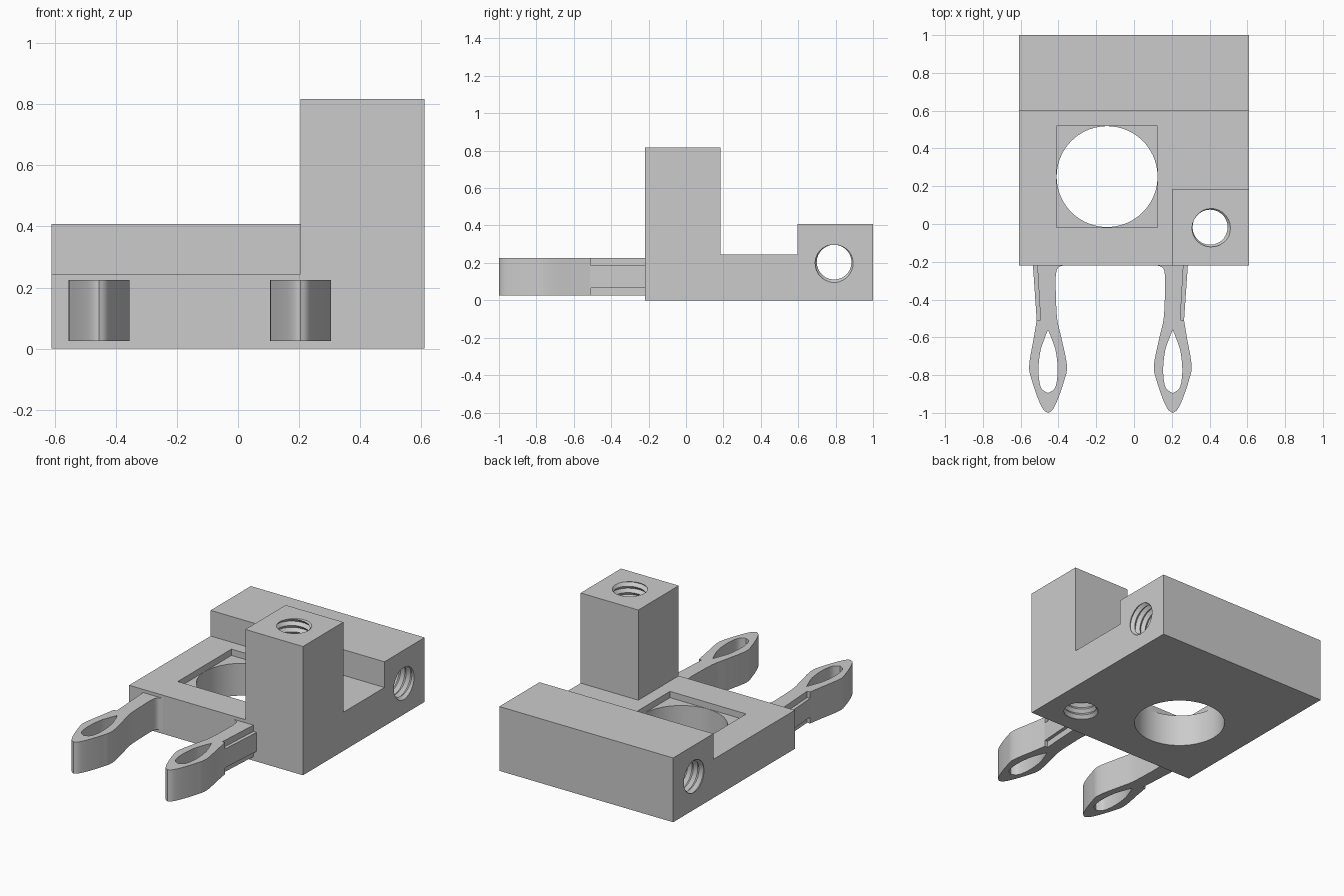
import bpy, bmesh, math
from mathutils import Matrix, Vector

if "Cube" in bpy.data.objects:
    bpy.data.objects.remove(bpy.data.objects["Cube"])

grey = bpy.data.materials.new("plain grey")
grey.diffuse_color = (0.6, 0.6, 0.6, 1)
grey.use_nodes = True
grey.node_tree.nodes["Principled BSDF"].inputs["Base Color"].default_value = grey.diffuse_color


def finish(bm, name):
    bmesh.ops.recalc_face_normals(bm, faces=bm.faces)
    me = bpy.data.meshes.new(name)
    bm.to_mesh(me)
    bm.free()
    ob = bpy.data.objects.new(name, me)
    me.materials.append(grey)
    bpy.context.collection.objects.link(ob)
    return ob


def box(name, x, y, z):
    bm = bmesh.new()
    size = [b - a for a, b in (x, y, z)]
    mid = [(a + b) / 2 for a, b in (x, y, z)]
    bmesh.ops.create_cube(bm, size=1, matrix=Matrix.Translation(mid) @ Matrix.Diagonal((*size, 1)))
    return finish(bm, name)


def prism(name, pts, z0, z1):
    bm = bmesh.new()
    face = bm.faces.new([bm.verts.new((x, y, z0)) for x, y in pts])
    top = bmesh.ops.extrude_face_region(bm, geom=[face])["geom"]
    bmesh.ops.translate(bm, vec=(0, 0, z1 - z0), verts=[v for v in top if isinstance(v, bmesh.types.BMVert)])
    return finish(bm, name)


def thread(name, matrix, length, minor=0.093, major=0.11, pitch=0.04, n=28):
    """Helical screw-thread cutter along local z."""
    bm = bmesh.new()
    count = int(length / pitch * n)

    def helix(r, shift, total):
        return [bm.verts.new((r * math.cos(i * math.tau / n), r * math.sin(i * math.tau / n),
                              i * pitch / n + shift)) for i in range(total + 1)]
    c, r = helix(minor, 0, count + n), helix(major, pitch / 2, count)
    for i in range(count):
        bm.faces.new((c[i], c[i + 1], r[i + 1], r[i]))
        bm.faces.new((r[i], r[i + 1], c[i + 1 + n], c[i + n]))
    for loop, z in ((c[:n + 1] + [r[0]], -0.02), (c[count:] + [r[count]], length + pitch + 0.03)):
        hub = bm.verts.new((0, 0, z))
        for a, b in zip(loop, loop[1:] + loop[:1]):
            bm.faces.new((a, b, hub))
    bmesh.ops.transform(bm, matrix=matrix, verts=bm.verts)
    return finish(bm, name)


def boolean(ob, tool, op="DIFFERENCE"):
    mod = ob.modifiers.new("bool", "BOOLEAN")
    mod.operation, mod.object, mod.solver = op, tool, "EXACT"
    bpy.context.view_layer.objects.active = ob
    bpy.ops.object.modifier_apply(modifier=mod.name)
    bpy.data.objects.remove(tool)


def smooth(ob):
    bpy.ops.object.select_all(action="DESELECT")
    ob.select_set(True)
    bpy.context.view_layer.objects.active = ob
    bpy.ops.object.shade_smooth_by_angle(angle=math.radians(25))


def spline(pts, steps=5):
    """Catmull-Rom curve through the points."""
    p = [Vector(q) for q in [pts[0]] + pts + [pts[-1]]]
    out = []
    for a, b, c, d in zip(p, p[1:], p[2:], p[3:]):
        for k in range(steps):
            t = k / steps
            out.append(0.5 * (2 * b + (c - a) * t + (2 * a - 5 * b + 4 * c - d) * t ** 2
                              + (3 * b - a - 3 * c + d) * t ** 3))
    return [tuple(v) for v in out] + [pts[-1]]


# Base with raised back rail (stepped side profile) and corner column
body = prism("base_block", [(-0.22, 0), (1, 0), (1, 0.408), (0.597, 0.408), (0.597, 0.245), (-0.22, 0.245)],
             -0.61, 0.61)
body.data.transform(Matrix(((0, 0, 1, 0), (1, 0, 0, 0), (0, 1, 0, 0), (0, 0, 0, 1))))
boolean(body, box("column", (0.205, 0.61), (-0.22, 0.185), (0, 0.817)), "UNION")

# Square recess with round through hole
boolean(body, box("recess_cutter", (-0.41, 0.125), (-0.018, 0.52), (0.205, 0.3)))
ring = [(-0.1425 + 0.267 * math.cos(i * math.tau / 72), 0.251 + 0.267 * math.sin(i * math.tau / 72))
        for i in range(72)]
boolean(body, prism("hole_cutter", ring, -0.1, 0.23))

# Threaded holes: down the column and along the rail
boolean(body, thread("column_thread", Matrix.Translation((0.403, -0.017, -0.08)), 0.95))
boolean(body, thread("rail_thread", Matrix.Translation((-0.69, 0.792, 0.204)) @ Matrix.Rotation(math.pi / 2, 4, "Y"),
                     1.35))
smooth(body)

# Clip arms, mirrored about x = -0.125; u is measured from the arm centre, outward positive
inner = spline([(-0.085, -0.219), (-0.053, -0.232), (-0.041, -0.275), (-0.041, -0.36), (-0.048, -0.5),
                (-0.07, -0.6), (-0.1, -0.75), (-0.085, -0.83), (-0.053, -0.925), (-0.025, -0.982), (0, -1)])
outer = spline([(0, -1), (0.025, -0.982), (0.053, -0.925), (0.085, -0.83), (0.1, -0.75), (0.075, -0.6),
                (0.06, -0.51)])
right = spline([(0, -0.56), (0.02, -0.61), (0.04, -0.67), (0.05, -0.75), (0.048, -0.82), (0.034, -0.872),
                (0, -0.895)], 4)
eye = right + [(-u, y) for u, y in right[-2:0:-1]]

for side, cx, name in ((1, 0.205, "right_clip_arm"), (-1, -0.455, "left_clip_arm")):
    def place(pts):
        return [(cx + side * u, y) for u, y in pts]
    arm = prism(name, place(inner + outer[1:] + [(0.08, -0.219)]), 0.025, 0.225)
    boolean(arm, prism("eye_cutter", place(eye), 0, 0.3))
    # Steps along the top and bottom outer edges leave a middle guide rib
    step = place([(0.04, -0.508), (0.2, -0.508), (0.2, -0.2), (0.058, -0.2)])
    for z0, z1 in ((0.185, 0.3), (-0.1, 0.065)):
        boolean(arm, prism("step_cutter", step, z0, z1))
    smooth(arm)
